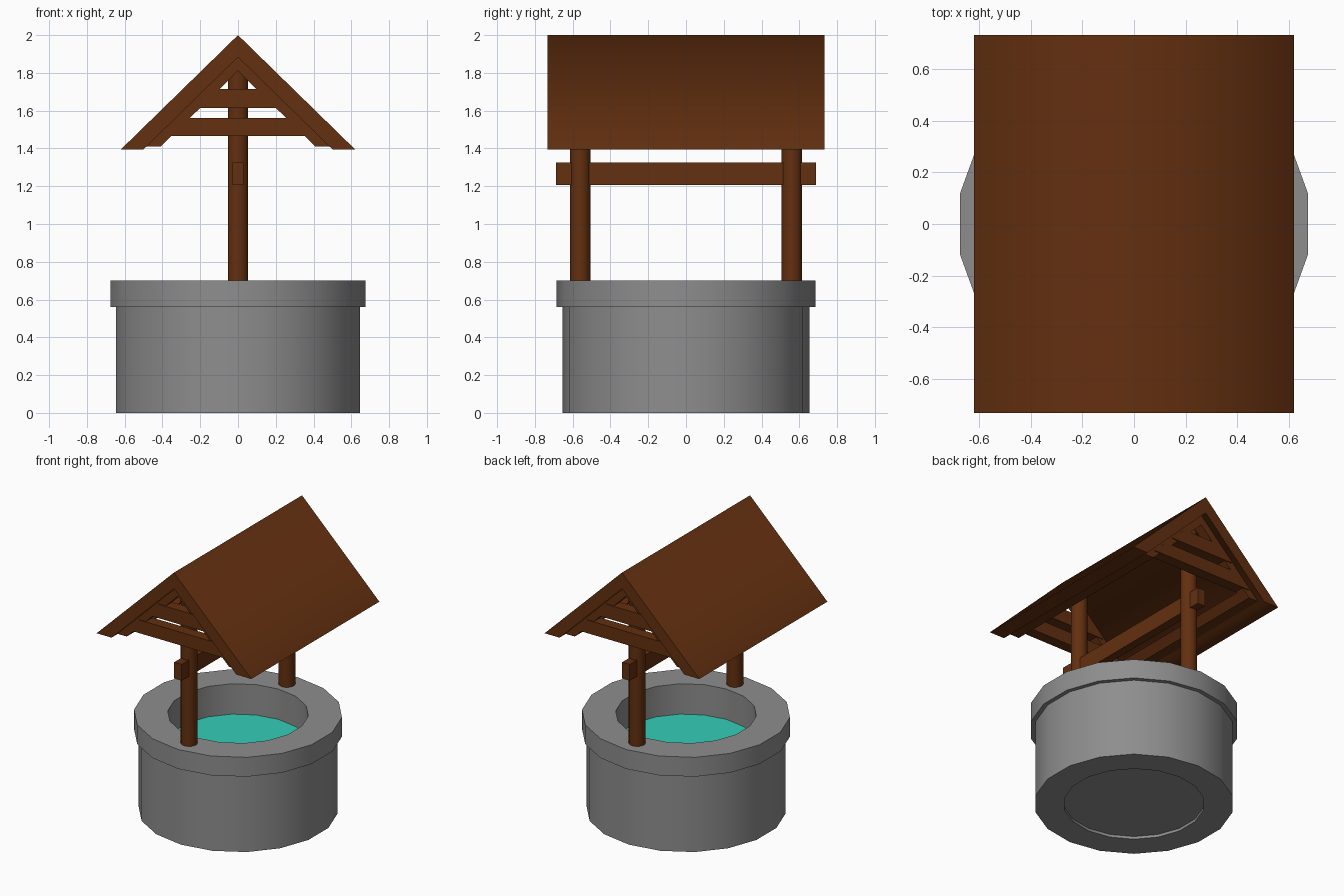
import bpy
import bmesh
from math import sin, cos, tau, radians

cube = bpy.data.objects.get("Cube")
if cube:
    bpy.data.objects.remove(cube, do_unlink=True)


def material(name, rgb):
    mat = bpy.data.materials.new(name)
    mat.use_nodes = True
    mat.diffuse_color = (*rgb, 1)
    mat.node_tree.nodes["Principled BSDF"].inputs["Base Color"].default_value = (*rgb, 1)
    return mat


STONE = material("grey stone", (0.27, 0.27, 0.27))
WOOD = material("brown wood", (0.125, 0.029, 0.005))
WATER = material("turquoise water", (0.035, 0.61, 0.48))

SIDES = 18
SLOPE = 0.976        # roof rise per unit of width
INNER = 0.463        # radius of the shaft


def finish(bm, name, mat, smooth=None):
    bmesh.ops.recalc_face_normals(bm, faces=bm.faces)
    mesh = bpy.data.meshes.new(name)
    bm.to_mesh(mesh)
    bm.free()
    mesh.materials.append(mat)
    obj = bpy.data.objects.new(name, mesh)
    bpy.context.collection.objects.link(obj)
    if smooth:
        bpy.ops.object.select_all(action="DESELECT")
        obj.select_set(True)
        bpy.context.view_layer.objects.active = obj
        bpy.ops.object.shade_smooth_by_angle(angle=radians(smooth))
    return obj


def circle(bm, radius, z, y=0):
    # a corner lies on the y axis
    return [bm.verts.new((radius * sin(tau * i / SIDES), y + radius * cos(tau * i / SIDES), z))
            for i in range(SIDES)]


def bridge(bm, a, b):
    for i in range(SIDES):
        j = (i + 1) % SIDES
        bm.faces.new((a[i], a[j], b[j], b[i]))


def tube(name, outer, inner, z0, z1, mat):
    bm = bmesh.new()
    loops = [circle(bm, r, z) for r, z in
             ((outer, z0), (outer, z1), (inner, z1), (inner, z0))]
    for a, b in zip(loops, loops[1:] + loops[:1]):
        bridge(bm, a, b)
    return finish(bm, name, mat, 30)


def cylinder(name, radius, z0, z1, mat, y=0):
    bm = bmesh.new()
    low, high = circle(bm, radius, z0, y), circle(bm, radius, z1, y)
    bridge(bm, low, high)
    bm.faces.new(low)
    bm.faces.new(high)
    return finish(bm, name, mat, 30)


def prism(name, profile, y0, y1, mat, smooth=None):
    # x-z profile stretched along y
    bm = bmesh.new()
    front = [bm.verts.new((x, y0, z)) for x, z in profile]
    back = [bm.verts.new((x, y1, z)) for x, z in profile]
    n = len(profile)
    bm.faces.new(front)
    bm.faces.new(back)
    for i in range(n):
        j = (i + 1) % n
        bm.faces.new((front[i], front[j], back[j], back[i]))
    return finish(bm, name, mat, smooth)


def chevron(apex, foot, depth):
    outer = (apex - foot) / SLOPE
    inner = (apex - depth - foot) / SLOPE
    return [(0, apex), (outer, foot), (inner, foot), (0, apex - depth),
            (-inner, foot), (-outer, foot)]


def tie(z0, z1, apex=1.862):
    a, b = (apex - z0) / SLOPE, (apex - z1) / SLOPE
    return [(-a, z0), (a, z0), (b, z1), (-b, z1)]


# Stone well
tube("well_wall", 0.655, INNER, 0, 0.56, STONE)
tube("well_rim", 0.685, INNER, 0.56, 0.7, STONE)
cylinder("well_floor", INNER, 0.02, 0.06, STONE)
cylinder("water", INNER, 0.44, 0.48, WATER)

# Roof, with smooth ridge and crisp gable edges
prism("roof", chevron(2, 1.395, 0.117), -0.733, 0.733, WOOD, 89)

# Posts and trusses at both ends
for side, label in ((-1, "front"), (1, "back")):
    cylinder(f"{label}_post", 0.055, 0.69, 1.86, WOOD, side * 0.56)
    prism(f"{label}_rafters", chevron(1.885, 1.41, 0.075), side * 0.62, side * 0.688, WOOD)
    for part, z0, z1 in (("lower", 1.465, 1.56), ("upper", 1.615, 1.715)):
        prism(f"{label}_{part}_tie", tie(z0, z1), side * 0.615, side * 0.694, WOOD)

# Beam between the posts
prism("crossbar", [(-0.03, 1.207), (0.03, 1.207), (0.03, 1.325), (-0.03, 1.325)],
      -0.687, 0.687, WOOD)

# Long battens along the eaves
for side, label in ((-1, "right"), (1, "left")):
    batten = [(side * x, z) for x, z in
              ((0.485, 1.41), (0.41, 1.41), (0.36, 1.46), (0.434, 1.46))]
    prism(f"{label}_eave_batten", batten, -0.65, 0.65, WOOD)
